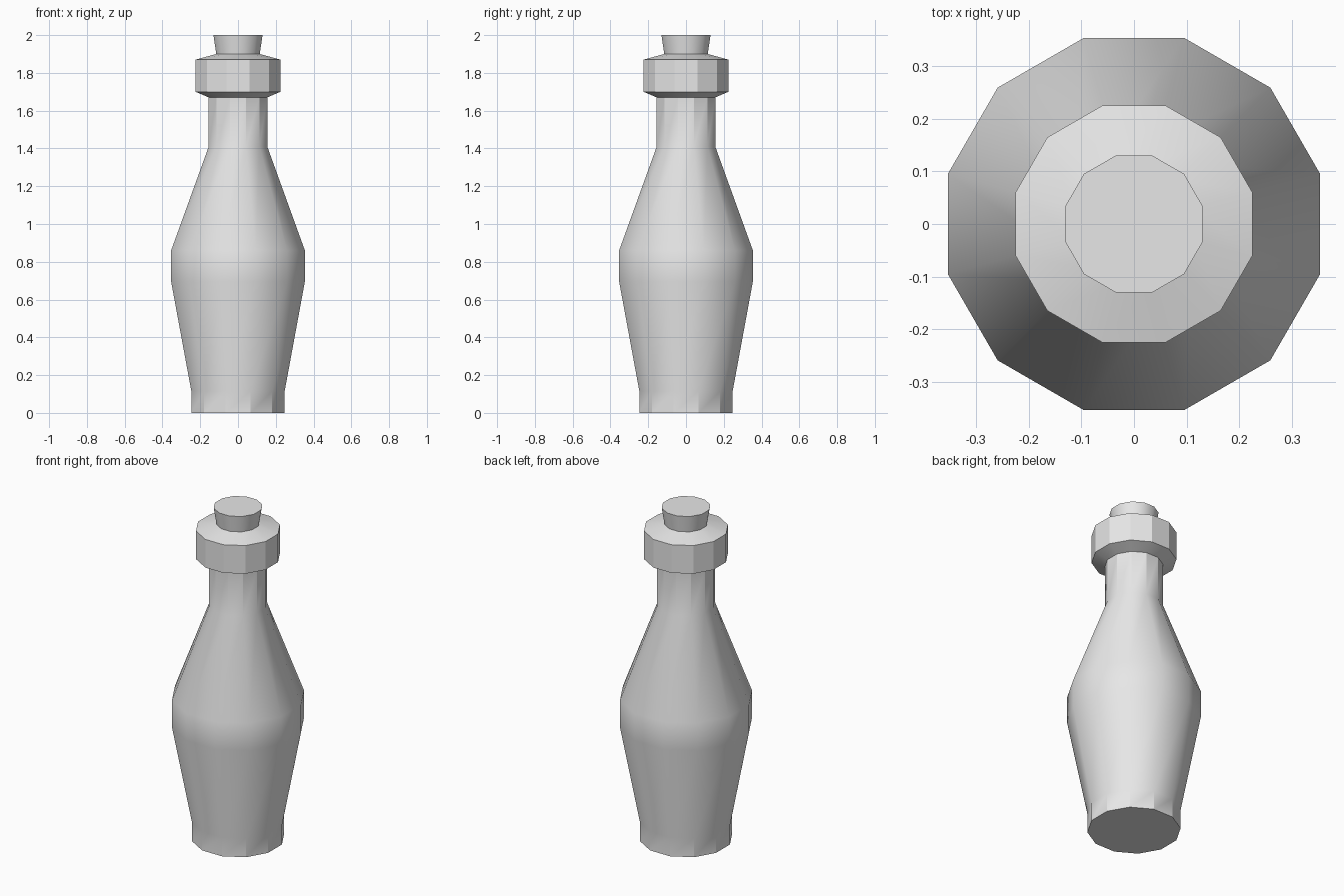
import bpy, bmesh, math

if "Cube" in bpy.data.objects:
    bpy.data.objects.remove(bpy.data.objects["Cube"])

SIDES = 12
FLAT = math.cos(math.pi / SIDES)  # converts flat-to-centre distance to corner radius

grey = bpy.data.materials.new("plain_grey")
grey.diffuse_color = (0.8, 0.8, 0.8, 1)
grey.use_nodes = True
grey.node_tree.nodes["Principled BSDF"].inputs["Base Color"].default_value = grey.diffuse_color


def lathe(name, profile, cap_bottom=True, cap_top=True):
    """Twelve-sided turned part from (flat radius, height) pairs."""
    bm = bmesh.new()
    rings = []
    for r, z in profile:
        ring = []
        for i in range(SIDES):
            a = 2 * math.pi * (i + 0.5) / SIDES
            ring.append(bm.verts.new((r / FLAT * math.cos(a), r / FLAT * math.sin(a), z)))
        rings.append(ring)
    for low, high in zip(rings, rings[1:]):
        for i in range(SIDES):
            j = (i + 1) % SIDES
            bm.faces.new((low[i], low[j], high[j], high[i]))
    if cap_bottom:
        bm.faces.new(rings[0][::-1])
    if cap_top:
        bm.faces.new(rings[-1])
    mesh = bpy.data.meshes.new(name)
    bm.to_mesh(mesh)
    bm.free()
    mesh.materials.append(grey)
    obj = bpy.data.objects.new(name, mesh)
    bpy.context.collection.objects.link(obj)
    bpy.ops.object.select_all(action='DESELECT')
    obj.select_set(True)
    bpy.context.view_layer.objects.active = obj
    bpy.ops.object.shade_smooth_by_angle(angle=math.radians(29.9))
    return obj


# Bottle: foot, belly, shoulder, neck and collar
lathe("bottle", [
    (0.247, 0.0), (0.247, 0.115), (0.354, 0.695), (0.354, 0.86),
    (0.155, 1.41), (0.155, 1.67), (0.225, 1.70), (0.225, 1.87), (0.115, 1.90),
], cap_top=False)

# Stopper flaring out of the collar
lathe("stopper", [(0.115, 1.90), (0.13, 2.0)], cap_bottom=False)
